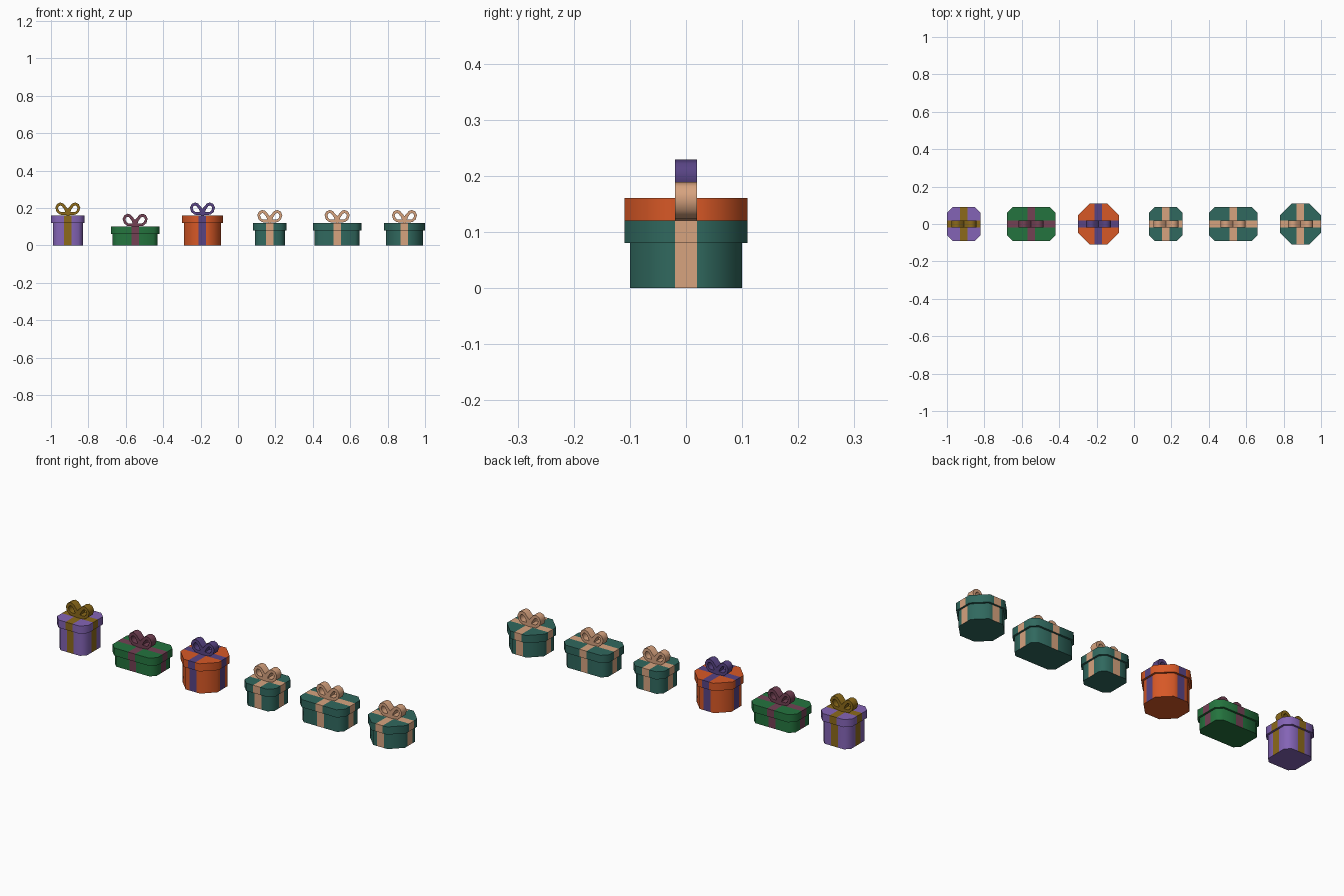
import bpy, bmesh, math
from mathutils import Vector

if "Cube" in bpy.data.objects:
    bpy.data.objects.remove(bpy.data.objects["Cube"])


def material(name, rgb):
    m = bpy.data.materials.new(name)
    lin = [((c / 255 + 0.055) / 1.055) ** 2.4 for c in rgb]
    m.diffuse_color = (*lin, 1)
    m.use_nodes = True
    m.node_tree.nodes["Principled BSDF"].inputs["Base Color"].default_value = m.diffuse_color
    return m


PURPLE = material("purple", (132, 100, 182))
GOLD = material("dark gold", (140, 106, 26))
GREEN = material("green", (36, 116, 62))
PLUM = material("plum", (115, 65, 84))
ORANGE = material("orange", (215, 88, 38))
INDIGO = material("indigo", (88, 68, 132))
TEAL = material("teal", (48, 104, 94))
TAN = material("tan", (215, 163, 127))

RIBBON = 0.02    # half width of the ribbon
LID = 0.04       # lid height
LIP = 0.01       # lid overhang


def finish(bm, name, mats, loc):
    # Smooth shading with sharp edges above 50 degrees
    bmesh.ops.recalc_face_normals(bm, faces=bm.faces)
    for f in bm.faces:
        f.smooth = True
    for e in bm.edges:
        if len(e.link_faces) == 2:
            e.smooth = e.calc_face_angle(0) < math.radians(50)
    me = bpy.data.meshes.new(name)
    bm.to_mesh(me)
    bm.free()
    for m in mats:
        me.materials.append(m)
    ob = bpy.data.objects.new(name, me)
    ob.location = loc
    bpy.context.collection.objects.link(ob)


def outline(a, b, c):
    # Rectangle with cut corners, counter-clockwise
    return [(a, b - c), (a - c, b), (c - a, b), (-a, b - c),
            (-a, c - b), (c - a, -b), (a - c, -b), (a, c - b)]


def shell(name, loops, mats, loc, cap_bottom=False, cap_top=False):
    # Skin stacked outlines, then cut and colour the crossing ribbons
    bm = bmesh.new()
    rings = [[bm.verts.new((x, y, z)) for x, y in pts] for pts, z in loops]
    for lo, hi in zip(rings, rings[1:]):
        for i in range(8):
            j = (i + 1) % 8
            bm.faces.new((lo[i], lo[j], hi[j], hi[i]))
    if cap_bottom:
        bm.faces.new(rings[0][::-1])
    if cap_top:
        bm.faces.new(rings[-1])
    for axis in (Vector((1, 0, 0)), Vector((0, 1, 0))):
        for s in (-1, 1):
            bmesh.ops.bisect_plane(bm, geom=bm.verts[:] + bm.edges[:] + bm.faces[:],
                                   dist=1e-5, plane_co=axis * s * RIBBON, plane_no=axis)
    bm.normal_update()
    for f in bm.faces:
        c = f.calc_center_median()
        on_ribbon = min(abs(c.x), abs(c.y)) < RIBBON - 1e-4
        f.material_index = int(on_ribbon and f.normal.z > -0.5)
    finish(bm, name, mats, loc)


# Half of the bow: outer and inner outline of one ribbon loop (x, z)
OUTER = [(0, 0), (0, .036), (.024, .064), (.040, .069),
         (.058, .061), (.067, .042), (.060, .018), (.042, .004)]
INNER = [(.014, .018), (.017, .029), (.031, .049), (.040, .053),
         (.049, .048), (.052, .038), (.047, .025), (.038, .018)]


def bow(name, mat, loc):
    bm = bmesh.new()
    for sx in (-1, 1):
        def ring(pts, y):
            return [bm.verts.new((sx * x, y, z)) for x, z in pts]
        of, ob = ring(OUTER, -RIBBON), ring(OUTER, RIBBON)
        nf, nb = ring(INNER, -RIBBON), ring(INNER, RIBBON)
        for i in range(8):
            j = (i + 1) % 8
            bm.faces.new((of[i], of[j], nf[j], nf[i]))
            bm.faces.new((ob[i], ob[j], nb[j], nb[i]))
            bm.faces.new((nf[i], nf[j], nb[j], nb[i]))
            if i > 0:  # the two loops meet at the middle
                bm.faces.new((of[i], of[j], ob[j], ob[i]))
    bmesh.ops.remove_doubles(bm, verts=bm.verts, dist=1e-5)
    finish(bm, name, [mat], loc)


def present(name, x, a, b, c, h, wrap, ribbon):
    # a, b: lid half sizes, c: lid corner cut, h: body height
    lid = outline(a, b, c)
    body = outline(a - LIP, b - LIP, c - LIP * (2 - math.sqrt(2)))
    mats = [wrap, ribbon]
    shell(name + "_body", [(body, 0), (body, h)], mats, (x, 0, 0), cap_bottom=True)
    shell(name + "_lid", [(body, h), (lid, h), (lid, h + LID)], mats, (x, 0, 0), cap_top=True)
    bow(name + "_bow", ribbon, (x, 0, h + LID))


OCT = 0.11 * (2 - math.sqrt(2))   # corner cut giving a regular octagon

# Three coloured presents, then three matching teal ones
present("tall_cube_present", -0.91, 0.09, 0.09, 0.03, 0.12, PURPLE, GOLD)
present("flat_wide_present", -0.55, 0.13, 0.09, 0.03, 0.06, GREEN, PLUM)
present("tall_round_present", -0.19, 0.11, 0.11, OCT, 0.12, ORANGE, INDIGO)
present("small_cube_present", 0.17, 0.09, 0.09, 0.03, 0.08, TEAL, TAN)
present("small_wide_present", 0.53, 0.13, 0.09, 0.03, 0.08, TEAL, TAN)
present("small_round_present", 0.89, 0.11, 0.11, OCT, 0.08, TEAL, TAN)
